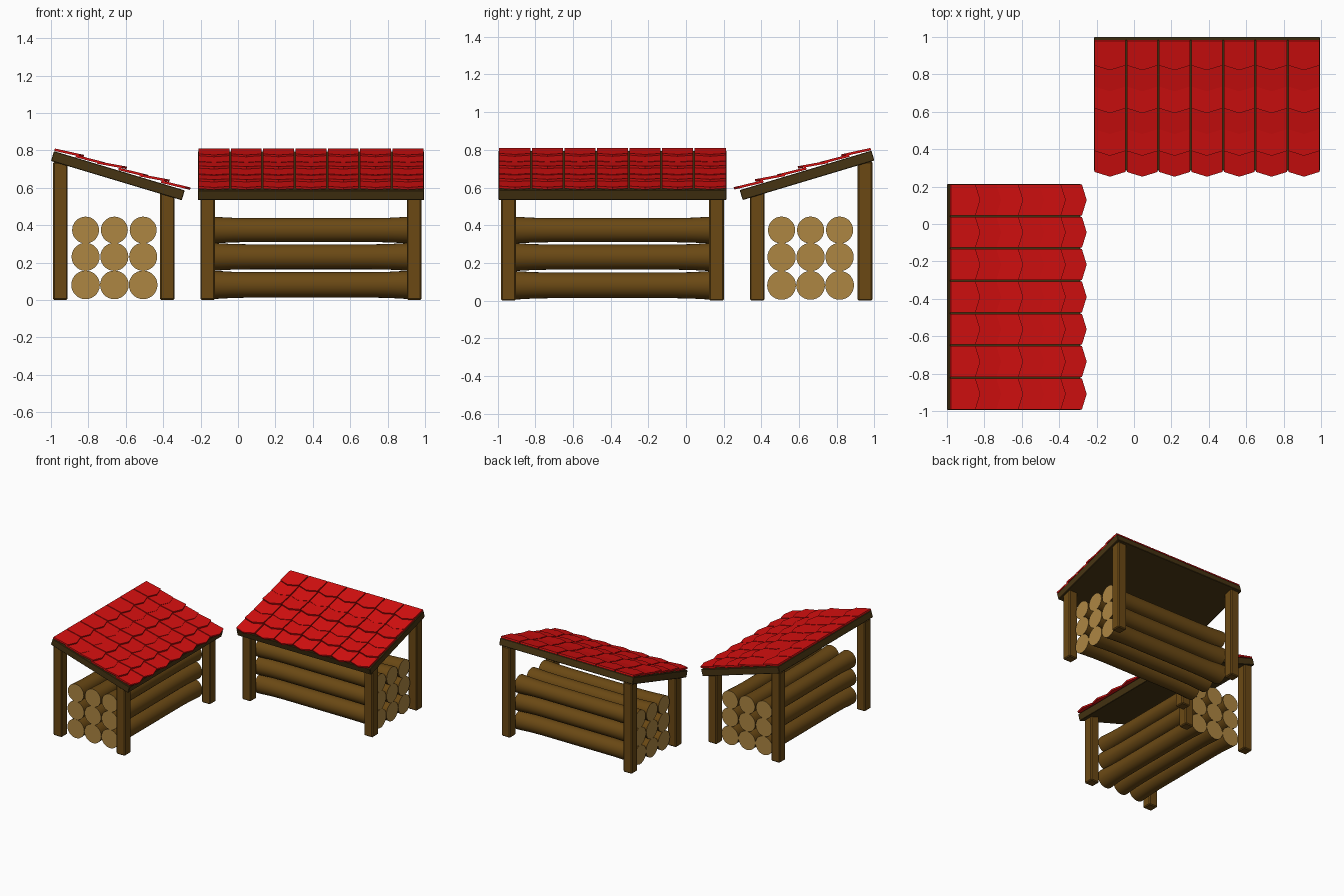
import bpy, bmesh, math
from mathutils import Matrix, Vector

if "Cube" in bpy.data.objects:
    bpy.data.objects.remove(bpy.data.objects["Cube"])


def mat(name, rgb):
    m = bpy.data.materials.new(name)
    m.diffuse_color = (*rgb, 1)
    m.use_nodes = True
    m.node_tree.nodes["Principled BSDF"].inputs["Base Color"].default_value = m.diffuse_color
    return m


WOOD = mat("bark_brown", (0.145, 0.066, 0.007))
CUT = mat("cut_wood_tan", (0.42, 0.24, 0.055))
DARK = mat("dark_board", (0.062, 0.034, 0.006))
RED = mat("red_tile", (0.68, 0.005, 0.005))

SLOPE = math.radians(16.7)
HALF = 0.605          # half of roof length


def finish(bm, name, mats, place, smooth=False):
    bmesh.ops.recalc_face_normals(bm, faces=bm.faces)
    bm.transform(place)
    me = bpy.data.meshes.new(name)
    bm.to_mesh(me)
    bm.free()
    for m in mats:
        me.materials.append(m)
    ob = bpy.data.objects.new(name, me)
    bpy.context.collection.objects.link(ob)
    if smooth:
        bpy.ops.object.select_all(action='DESELECT')
        ob.select_set(True)
        bpy.context.view_layer.objects.active = ob
        bpy.ops.object.shade_smooth_by_angle(angle=math.radians(35))
    return ob


def box(lo, hi, bevel):
    lo, hi = Vector(lo), Vector(hi)
    bm = bmesh.new()
    bmesh.ops.create_cube(bm, size=1)
    bm.transform(Matrix.Translation((lo + hi) / 2) @ Matrix.Diagonal((*(hi - lo), 1)))
    bmesh.ops.bevel(bm, geom=bm.edges[:], offset=bevel, segments=1, affect='EDGES')
    return bm


def log(d, z, k, place, name):
    # waisted log turned around the length axis, with tan cut ends
    profile = [(-0.545, .0765), (-0.5, .0745), (-0.42, .070), (-0.32, .068),
               (0.32, .068), (0.42, .070), (0.5, .0745), (0.545, .0765)]
    n = 28
    bm = bmesh.new()
    rings = [[bm.verts.new((d + k * r * math.cos(2 * math.pi * i / n), s,
                            z + k * r * math.sin(2 * math.pi * i / n)))
              for i in range(n)] for s, r in profile]
    for a, b in zip(rings, rings[1:]):
        for i in range(n):
            bm.faces.new((a[i], a[(i + 1) % n], b[(i + 1) % n], b[i]))
    for ring in (rings[0], rings[-1]):
        bm.faces.new(ring).material_index = 1
    finish(bm, name, [WOOD, CUT], place, smooth=True)


def tiles(place):
    # overlapping pointed tiles, alternate rows lifted higher
    bm = bmesh.new()
    cols, thick, length, tip = 7, 0.013, 0.16, 0.026
    w = 2 * HALF / cols
    for row, lift in enumerate([0.012, 0.006, 0.018, 0.008, 0.017, 0.009]):
        t1 = 0.161 + 0.119 * row
        t0 = t1 - length
        for c in range(cols):
            s = -HALF + (c + 0.5) * w
            h = w / 2 - 0.004
            outline = [(t0, s - h), (t1 - tip, s - h), (t1, s), (t1 - tip, s + h), (t0, s + h)]
            height = lambda t: 0.002 + lift * (t - t0) / length
            low = [bm.verts.new((t, y, height(t))) for t, y in outline]
            top = [bm.verts.new((t, y, height(t) + thick)) for t, y in outline]
            bm.faces.new(low[::-1])
            bm.faces.new(top)
            for i in range(5):
                j = (i + 1) % 5
                bm.faces.new((low[i], low[j], top[j], top[i]))
    return bm


def shed(tag, place):
    # local x runs from the high side to the low side, y along the length
    for side, sy in (("left", -1), ("right", 1)):
        for kind, x, top in (("high", 0.05, 0.738), ("low", 0.622, 0.58)):
            y = sy * 0.552
            finish(box((x - .039, y - .039, 0), (x + .039, y + .039, top), 0.007),
                   f"{tag}_{kind}_post_{side}", [WOOD], place)
    # sloping roof board and its tiles
    roof = place @ Matrix.Translation((0.016, 0, 0.796)) @ Matrix.Rotation(SLOPE, 4, 'Y')
    finish(box((0, -HALF, -0.055), (0.73, HALF, 0), 0.003), f"{tag}_roof_board", [DARK], roof)
    finish(tiles(place), f"{tag}_roof_tiles", [RED], roof)
    # three by three stack of logs
    for r, (z, k) in enumerate(((0.081, 1.0), (0.231, 0.98), (0.374, 0.94))):
        for c in range(3):
            log(0.185 + 0.154 * c, z, k, place, f"{tag}_log_{r}_{c}")


shed("side_shed", Matrix.Translation((-1, -0.39, 0)))
shed("back_shed", Matrix.Translation((0.39, 1, 0)) @ Matrix.Rotation(-math.pi / 2, 4, 'Z'))
